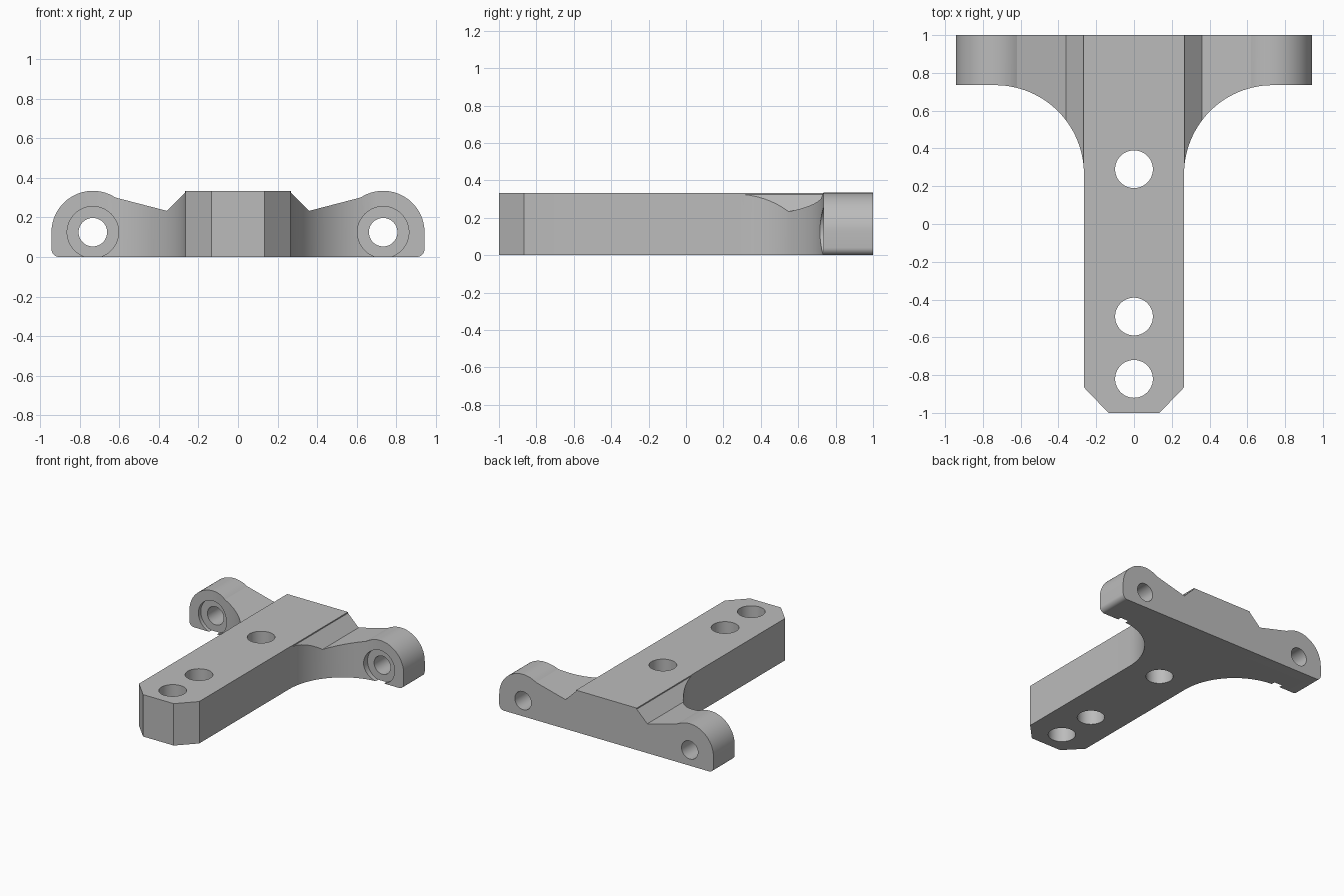
import bpy
import bmesh
from math import sin, cos, radians
from mathutils import Vector

if "Cube" in bpy.data.objects:
    bpy.data.objects.remove(bpy.data.objects["Cube"], do_unlink=True)

grey = bpy.data.materials.new("plain grey")
grey.use_nodes = True
COLOUR = (0.5, 0.5, 0.5, 1)
grey.diffuse_color = COLOUR
grey.node_tree.nodes["Principled BSDF"].inputs["Base Color"].default_value = COLOUR

HEIGHT = 0.333
BAR = 0.265              # half width of the bar
EYE_X, EYE_Z, EYE_R = 0.733, 0.125, 0.209


def arc(cx, cy, r, start, end, steps):
    angles = [radians(start + (end - start) * i / steps) for i in range(steps + 1)]
    return [(cx + r * cos(a), cy + r * sin(a)) for a in angles]


def mirrored(half):
    """Close a right-hand outline with its mirror image."""
    return half + [(-x, y) for x, y in reversed(half)]


def prism(name, outline, axis, low, high):
    """Extrude an outline along z (plan) or y (front profile)."""
    def place(p, d):
        return (p[0], p[1], d) if axis == "z" else (p[0], d, p[1])
    bm = bmesh.new()
    face = bm.faces.new([bm.verts.new(place(p, low)) for p in outline])
    moved = bmesh.ops.extrude_face_region(bm, geom=[face])["geom"]
    offset = Vector(place((0, 0), high - low))
    bmesh.ops.translate(bm, vec=offset,
                        verts=[v for v in moved if isinstance(v, bmesh.types.BMVert)])
    bmesh.ops.recalc_face_normals(bm, faces=bm.faces)
    mesh = bpy.data.meshes.new(name)
    bm.to_mesh(mesh)
    bm.free()
    mesh.materials.append(grey)
    obj = bpy.data.objects.new(name, mesh)
    bpy.context.collection.objects.link(obj)
    return obj


def combine(target, tool, operation):
    tool.hide_render = True
    mod = target.modifiers.new(operation.lower(), "BOOLEAN")
    mod.operation, mod.solver, mod.object = operation, "EXACT", tool
    bpy.context.view_layer.objects.active = target
    bpy.ops.object.modifier_apply(modifier=mod.name)
    bpy.data.objects.remove(tool, do_unlink=True)


def drill(target, x, y, r, axis, low, high):
    circle = arc(x, y, r, 0, 360, 48)[:-1]
    combine(target, prism("hole_cutter", circle, axis, low, high), "DIFFERENCE")


# T-shaped plan: chamfered bar flaring into two arms
plan = [(0.135, -1), (BAR, -0.865)]
plan += arc(BAR + 0.47, 0.265, 0.47, 180, 90, 28)
plan += [(1.1, 0.735), (1.1, 1)]
bracket = prism("mounting_bracket", mirrored(plan), "z", -0.1, 0.5)

# Front profile: rounded eyes, sloping webs and a raised middle
profile = arc(0.902, 0.04, 0.04, -90, 0, 8)
profile += arc(EYE_X, EYE_Z, EYE_R, 0, 123, 24)
profile += [(0.36, 0.233), (0.267, 0.324), (0.267, HEIGHT)]
combine(bracket, prism("profile_cutter", mirrored(profile), "y", -1.2, 1.2), "INTERSECT")

# Vertical bolt holes along the bar
for y in (0.29, -0.49, -0.82):
    drill(bracket, 0, y, 0.1, "z", -0.2, 0.6)

# Pivot holes through the eyes, with shallow counterbores in front
for side in (-1, 1):
    drill(bracket, side * EYE_X, EYE_Z, 0.13, "y", 0.4, 0.765)
    drill(bracket, side * EYE_X, EYE_Z, 0.072, "y", 0.3, 1.2)

# Smooth the curved walls, keep the machined edges crisp
bpy.ops.object.select_all(action="DESELECT")
bracket.select_set(True)
bpy.context.view_layer.objects.active = bracket
bpy.ops.object.shade_smooth_by_angle(angle=radians(15))
